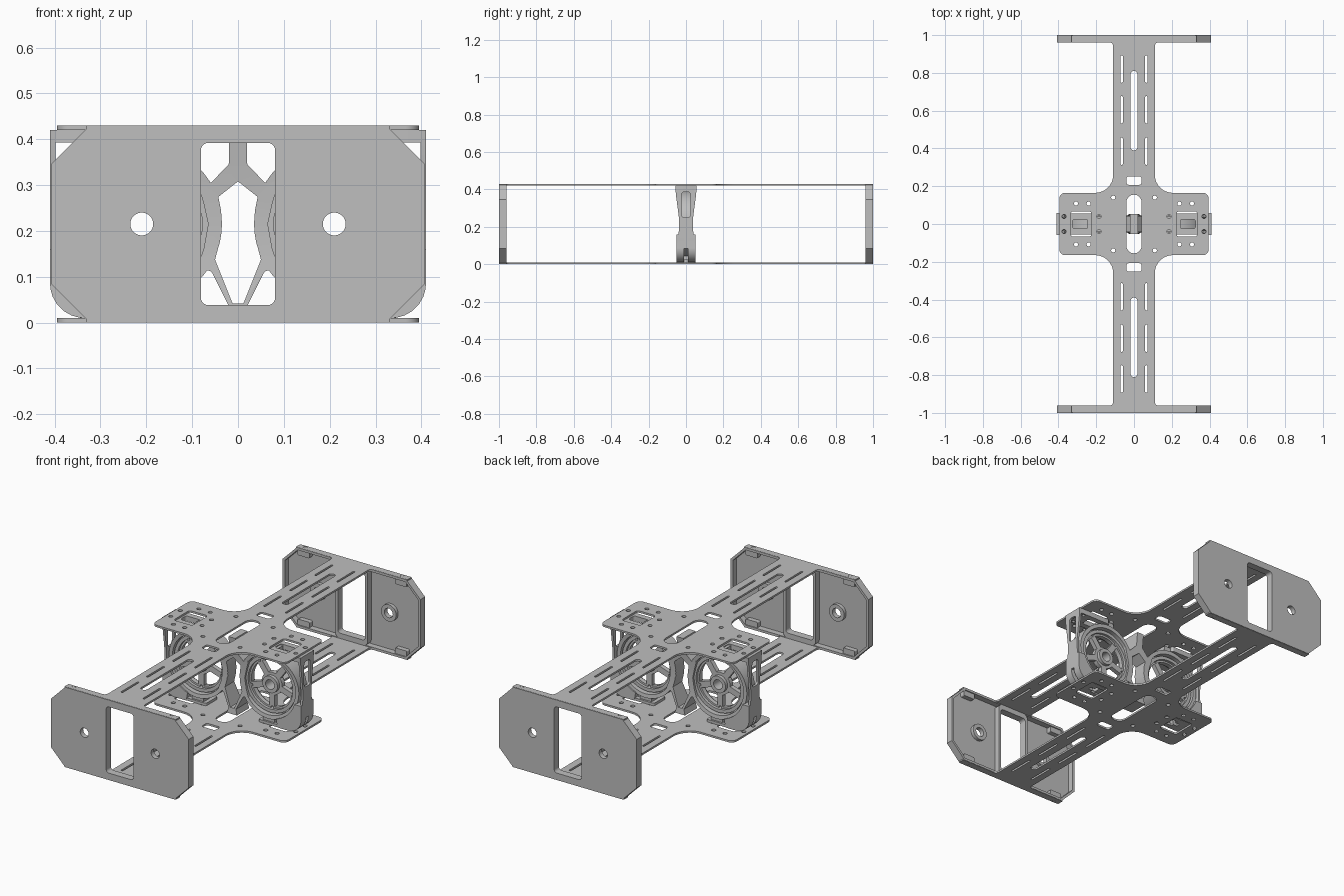
import bpy, bmesh
from math import sin, cos, asin, radians, pi
from mathutils import Vector

cube = bpy.data.objects.get("Cube")
if cube:
    bpy.data.objects.remove(cube, do_unlink=True)

grey = bpy.data.materials.new("machined_grey")
grey.use_nodes = True
tone = (0.52, 0.52, 0.52, 1)
grey.diffuse_color = tone
grey.node_tree.nodes["Principled BSDF"].inputs["Base Color"].default_value = tone

TOP, MID = 0.43, 0.215      # overall height and axle height
THICK = 0.01                # deck plate thickness
HUB_X = 0.21                # wheel centre


# ---- outline helpers -------------------------------------------------
def fillet(points, steps=7):
    """Round each corner (u, v, radius) of a closed outline."""
    out = []
    for i, p in enumerate(points):
        c = Vector(p[:2])
        r = p[2] if len(p) > 2 else 0
        if not r:
            out.append(c)
            continue
        a = (Vector(points[i - 1][:2]) - c).normalized()
        b = (Vector(points[(i + 1) % len(points)][:2]) - c).normalized()
        half = a.angle(b) / 2
        reach = r * cos(half) / sin(half)
        mid = c + (a + b).normalized() * (r / sin(half))
        s, e = c + a * reach - mid, c + b * reach - mid
        for k in range(steps + 1):
            out.append(mid + s.lerp(e, k / steps).normalized() * r)
    return out


def rect(u, v, w, h, r=0.0):
    r = min(r, 0.49 * min(w, h))
    return fillet([(u - w / 2, v - h / 2, r), (u + w / 2, v - h / 2, r),
                   (u + w / 2, v + h / 2, r), (u - w / 2, v + h / 2, r)])


def arc(u, v, r, start, end, n):
    return [Vector((u + r * cos(radians(start + (end - start) * k / n)),
                    v + r * sin(radians(start + (end - start) * k / n))))
            for k in range(n + 1)]


def circle(u, v, r, n=24):
    return arc(u, v, r, 0, 360, n)[:-1]


def flip(points, su, sv):
    return [(p[0] * su, p[1] * sv) + tuple(p[2:]) for p in points]


def four(fn, u, v, *size):
    return [fn(a * u, b * v, *size) for a in (1, -1) for b in (1, -1)]


# ---- panel: an outline with holes, extruded along one axis --------------
def panel(name, axis, lo, hi, outer, holes=(), mirror="", waist=False):
    cu = bpy.data.curves.new(name, "CURVE")
    cu.dimensions, cu.fill_mode = "2D", "BOTH"
    cu.extrude = (hi - lo) / 2
    for loop in [outer, *holes]:
        sp = cu.splines.new("POLY")
        sp.points.add(len(loop) - 1)
        for pt, p in zip(sp.points, loop):
            pt.co = (p[0], p[1], 0, 1)
        sp.use_cyclic_u = True
    tmp = bpy.data.objects.new("tmp", cu)
    bpy.context.collection.objects.link(tmp)
    dg = bpy.context.evaluated_depsgraph_get()
    me = bpy.data.meshes.new_from_object(tmp.evaluated_get(dg))
    bpy.data.objects.remove(tmp, do_unlink=True)

    bm = bmesh.new()
    bm.from_mesh(me)
    bmesh.ops.remove_doubles(bm, verts=bm.verts, dist=1e-5)
    for vert in bm.verts:
        u, v, w = vert.co
        if waist:                       # narrower at axle height
            w *= 0.7 + 0.3 * min(1, ((v - MID) / 0.19) ** 2)
        w += (lo + hi) / 2
        vert.co = {"x": (w, u, v), "y": (u, w, v), "z": (u, v, w)}[axis]
    bmesh.ops.recalc_face_normals(bm, faces=bm.faces)
    bm.to_mesh(me)
    bm.free()
    me.name = name
    me.materials.clear()
    me.materials.append(grey)
    ob = bpy.data.objects.new(name, me)
    bpy.context.collection.objects.link(ob)
    bpy.ops.object.select_all(action="DESELECT")
    ob.select_set(True)
    bpy.context.view_layer.objects.active = ob
    bpy.ops.object.shade_smooth_by_angle(angle=radians(30))
    if mirror:
        mod = ob.modifiers.new("Mirror", "MIRROR")
        mod.use_axis = [ax in mirror for ax in "xyz"]
        mod.use_mirror_merge = False
    return ob


# ---- top and bottom deck plates ----------------------------------------
quarter = [(0.395, 0.165, 0.03), (0.11, 0.165, 0.095), (0.11, 0.962, 0.02),
           (0.33, 0.962), (0.33, 0.997)]
half = quarter + flip(quarter, -1, 1)[::-1]
deck = fillet(half + flip(half, -1, -1))
cuts = [rect(0, 0, 0.08, 0.31, 0.04)]
for s in (1, -1):
    cuts += [rect(0, s * 0.6, 0.036, 0.42, 0.018),
             rect(0, s * 0.23, 0.08, 0.045, 0.012),
             rect(s * 0.28, 0, 0.11, 0.135, 0.015)]
for y in (0.385, 0.605, 0.82):
    cuts += four(rect, 0.065, y, 0.011, 0.145, 0.005)
for x, y in ((0.24, 0.108), (0.307, 0.108), (0.11, 0.14), (0.185, 0.04),
             (0.37, 0.04), (0.288, 0.98)):
    cuts += four(circle, x, y, 0.011, 14)
panel("bottom_deck", "z", 0, THICK, deck, cuts)
panel("top_deck", "z", TOP - THICK, TOP, deck, cuts)


# ---- end trays, open towards the middle ---------------------------------
def octagon(inset):
    x, lo, hi, c = 0.408 - inset, 0.001 + inset, 0.429 - inset, 0.084 - inset * 0.6
    return [(x, lo + c), (x, hi - c), (x - c, hi), (c - x, hi),
            (-x, hi - c), (-x, lo + c), (c - x, lo), (x - c, lo)]


window = rect(0, MID, 0.162, 0.354, 0.016)
bores = [circle(s * HUB_X, MID, 0.025) for s in (1, -1)]
panel("tray_face", "y", 0.992, 1.0, octagon(0), [window] + bores, "y")
panel("tray_rim", "y", 0.96, 0.992, octagon(0), [octagon(0.013)], "y")
panel("tray_window_frame", "y", 0.96, 0.992,
      rect(0, MID, 0.19, 0.404, 0.02), [window], "y")
panel("tray_boss", "y", 0.974, 0.992, circle(HUB_X, MID, 0.045),
      [circle(HUB_X, MID, 0.025)], "xy")
for label, z in (("upper", 0.402), ("lower", 0.028)):
    panel("tray_%s_screw_block" % label, "y", 0.966, 0.992,
          rect(0.288, z, 0.07, 0.032, 0.006), [], "xy")

# ---- centre brace between the two wheel bays -------------------------------
side = [(0.02, TOP - THICK), (0.02, 0.345, 0.01), (0.062, 0.302, 0.01),
        (0.09, 0.312), (0.075, 0.26), (0.065, MID), (0.075, 0.16), (0.09, 0.118),
        (0.058, 0.112, 0.01), (0.022, 0.04), (0.03, THICK)]
eye = [(0, 0.308), (0.043, 0.274), (0.037, 0.245), (0.035, 0.215),
       (0.039, 0.18), (0.05, 0.137), (0.012, 0.042)]
panel("centre_brace", "y", -0.052, 0.052,
      fillet(side + flip(side, -1, 1)[::-1]),
      [eye + flip(eye[1:], -1, 1)[::-1]], waist=True)

# ---- wheel bays: ring, spoked wheel, hub -------------------------------
panel("bay_ring", "y", -0.05, 0.05, circle(HUB_X, MID, 0.175, 56),
      [circle(HUB_X, MID, 0.155, 56)], "x", waist=True)
panel("wheel_rim", "y", -0.026, 0.026, circle(HUB_X, MID, 0.15, 48),
      [circle(HUB_X, MID, 0.132, 48)], "x")
openings = [circle(HUB_X, MID, 0.026)]
for k in range(5):
    turn = 90 + k * 72

    def sweep(r, clear=0.016):
        return 36 - asin(clear / r) * 180 / pi
    a, b = sweep(0.122), sweep(0.06)
    openings.append(arc(HUB_X, MID, 0.122, turn - a, turn + a, 10)
                    + arc(HUB_X, MID, 0.06, turn + b, turn - b, 5))
    t = radians(turn + 36)
    openings.append(circle(HUB_X + 0.128 * cos(t), MID + 0.128 * sin(t), 0.008, 12))
panel("spoked_wheel", "y", -0.012, 0.012, circle(HUB_X, MID, 0.156, 48), openings, "x")
panel("wheel_hub", "y", -0.03, 0.03, circle(HUB_X, MID, 0.045),
      [circle(HUB_X, MID, 0.026)], "x")

# ---- mounts joining the bays to the decks --------------------------------
panel("upper_mount", "z", 0.393, TOP - THICK, rect(0.31, 0, 0.2, 0.11, 0.01),
      [rect(0.28, 0, 0.09, 0.05, 0.012)]
      + [circle(0.37, s * 0.04, 0.009, 12) for s in (1, -1)], "x")
panel("lower_mount", "z", THICK, 0.024, rect(0.25, 0, 0.19, 0.1, 0.01),
      [rect(0.25, 0, 0.09, 0.05, 0.012)], "x")
panel("ring_foot", "y", -0.04, 0.04, rect(HUB_X, 0.032, 0.07, 0.03), [], "x")
panel("ring_head", "y", -0.04, 0.04, rect(HUB_X, 0.395, 0.08, 0.04), [], "x")
corner = fillet([(0.41, 0.16), (0.41, THICK, 0.075), (0.27, THICK)])
panel("lower_corner_lug", "y", 0.01, 0.052,
      corner + arc(HUB_X, MID, 0.17, -72, -19, 10), [], "xy")

# ---- slotted outer posts -----------------------------------------------
edge = [(0.057, TOP - THICK), (0.054, 0.37), (0.043, 0.29), (0.037, 0.24),
        (0.037, 0.19), (0.043, 0.14), (0.05, 0.085)]
panel("outer_post", "x", 0.398, 0.41, edge + flip(edge, -1, 1)[::-1],
      [rect(0, 0.318, 0.05, 0.135, 0.014)], "x")
